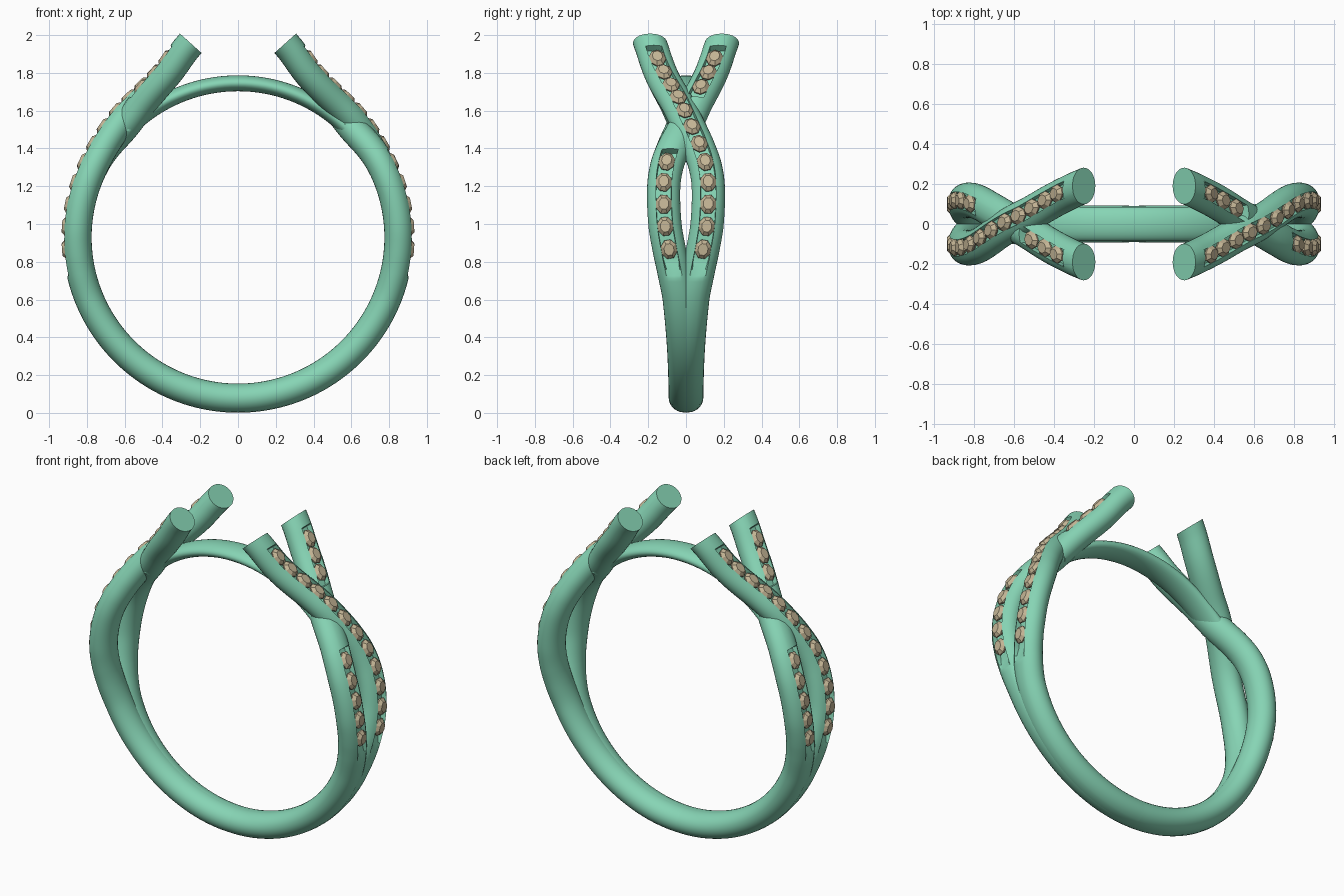
import bpy, bmesh
from math import sin, cos, pi, radians, sqrt, exp
from mathutils import Vector

if "Cube" in bpy.data.objects:
    bpy.data.objects.remove(bpy.data.objects["Cube"])

CZ = 0.93                                   # centre height of the finger hole
# angle (deg) -> sideways offset / radius of the strand centreline
Y_KEYS = [(-90, .003), (-48, .01), (-23, .035), (-12, .065), (-4, .09), (5, .112), (18, .118),
          (26, .102), (33, .07), (40, .03), (46, -.005), (54, -.05), (65, -.122), (76.3, -.19)]
R_KEYS = [(-90, .852), (0, .852), (36, .852), (46, .86), (58.3, .893), (67.7, .951), (76.3, 1.057)]
GEMS = [-4, 3.6, 11, 18.6, 26, 33, 39.8, 46.5, 52.5, 58.5, 64.4, 69.8]


def material(name, rgb):
    m = bpy.data.materials.new(name)
    m.diffuse_color = (*rgb, 1)
    m.use_nodes = True
    m.node_tree.nodes["Principled BSDF"].inputs["Base Color"].default_value = m.diffuse_color
    return m


metal = material("green_metal", (0.24, 0.66, 0.46))
stone = material("tan_stone", (0.55, 0.46, 0.30))


def interp(keys, a):
    """Smooth curve through the keys."""
    a = min(max(a, keys[0][0]), keys[-1][0])
    def slope(k):
        lo, hi = keys[max(k - 1, 0)], keys[min(k + 1, len(keys) - 1)]
        return (hi[1] - lo[1]) / (hi[0] - lo[0])
    i = max(k for k in range(len(keys) - 1) if keys[k][0] <= a)
    (a0, v0), (a1, v1) = keys[i], keys[i + 1]
    h = a1 - a0
    t = (a - a0) / h
    return (v0 * (2*t**3 - 3*t*t + 1) + v1 * (3*t*t - 2*t**3)
            + h * (slope(i) * (t**3 - 2*t*t + t) + slope(i + 1) * (t**3 - t*t)))


def centre(a, over):
    bump = exp(-((a - 45) / 11) ** 2) * (0.012 if over else -0.02)
    r = interp(R_KEYS, a) + bump
    y = interp(Y_KEYS, a) * (1 if over else -1)
    return Vector((r * cos(radians(a)), y, CZ + r * sin(radians(a))))


def frame(a, over):
    """Centre, outward normal, tangent and sideways stretch."""
    t = centre(min(a + .5, 76.3), over) - centre(max(a - .5, -90), over)
    n = Vector((t.z, 0, -t.x)).normalized()
    stretch = sqrt(1 + (t.y / Vector((t.x, 0, t.z)).length) ** 2)
    return centre(a, over), n, t.normalized(), stretch


def finish(bm, name, mat, smooth=True):
    bmesh.ops.recalc_face_normals(bm, faces=bm.faces)
    me = bpy.data.meshes.new(name)
    bm.to_mesh(me)
    bm.free()
    me.materials.append(mat)
    ob = bpy.data.objects.new(name, me)
    bpy.context.collection.objects.link(ob)
    if smooth:
        bpy.ops.object.select_all(action='DESELECT')
        ob.select_set(True)
        bpy.context.view_layer.objects.active = ob
        bpy.ops.object.shade_smooth_by_angle(angle=radians(38))
    return ob


def loft(rings, name, cap_start=False):
    bm = bmesh.new()
    loops = [[bm.verts.new(p) for p in ring] for ring in rings]
    n = len(loops[0])
    for p, q in zip(loops, loops[1:]):
        for i in range(n):
            bm.faces.new((p[i], p[(i + 1) % n], q[(i + 1) % n], q[i]))
    bm.faces.new(loops[-1])
    if cap_start:
        bm.faces.new(loops[0])
    return finish(bm, name, metal)


def strand(name, over, channels):
    """Tube with a stone channel sunk into its outer side."""
    stops = {-90 + i * 166.3 / 84 for i in range(85)}
    for s, e, lead in channels:
        stops |= {s - lead, s, e, e + .3}
    def depth(a):
        d = 0
        for s, e, lead in channels:
            d = max(d, min(1, (a - s + lead) / lead, (e + .3 - a) / .3))
        return d
    rings = []
    for a in sorted(stops):
        c, n, t, k = frame(a, over)
        d = depth(a)
        pts = [(.088 * sin(f), .077 * cos(f)) for f in (radians(28 + i * 304 / 26) for i in range(27))]
        for f, u in ((-19, -.039), (0, 0), (19, .039)):
            f = radians(f)
            pts.append((.088 * sin(f) * (1 - d) + u * d, .077 * cos(f) * (1 - d) + .036 * d))
        rings.append([c + n * w + Vector((0, u * k, 0)) for u, w in pts])
    return loft(rings, name)


def gem_row(name, over, angles):
    """Faceted cushion stones along the channel."""
    bm = bmesh.new()
    for a in angles:
        c, n, t, k = frame(a, over)
        side = n.cross(t)
        rings = []
        for scale, h in ((.35, .03), (1, .056), (1, .064), (.62, .082)):
            ring = []
            for i in range(8):
                f = (i + .5) * pi / 4
                ring.append(bm.verts.new(c + n * h + t * (.053 * scale * cos(f))
                                         + side * (.044 * scale * sin(f))))
            rings.append(ring)
        for p, q in zip(rings, rings[1:]):
            for i in range(8):
                j = (i + 1) % 8
                bm.faces.new((p[i], p[j], q[j], q[i]))
        bm.faces.new(rings[0])
        bm.faces.new(rings[-1])
    return finish(bm, name, stone, smooth=False)


# Right half: crossing strands and their stones
half = [strand("over_strand", True, [(-7.5, 72.8, 6)]),
        strand("under_strand", False, [(-7.5, 30, 6), (54, 72.8, .3)]),
        gem_row("over_stones", True, GEMS),
        gem_row("under_stones", False, GEMS[:5] + GEMS[9:])]

# Left half: the same parts turned half way round
for ob in half:
    twin = ob.copy()
    twin.name = ob.name + "_left"
    twin.rotation_euler = (0, 0, pi)
    bpy.context.collection.objects.link(twin)

# Thin bridge closing the finger hole at the top
bridge = []
for i in range(37):
    a = radians(44 + i * 92 / 36)
    out = Vector((cos(a), 0, sin(a)))
    bridge.append([Vector((0, .086 * sin(f), CZ)) + out * (.815 + .042 * cos(f))
                   for f in (j * 2 * pi / 28 for j in range(28))])
loft(bridge, "top_bridge", cap_start=True)
